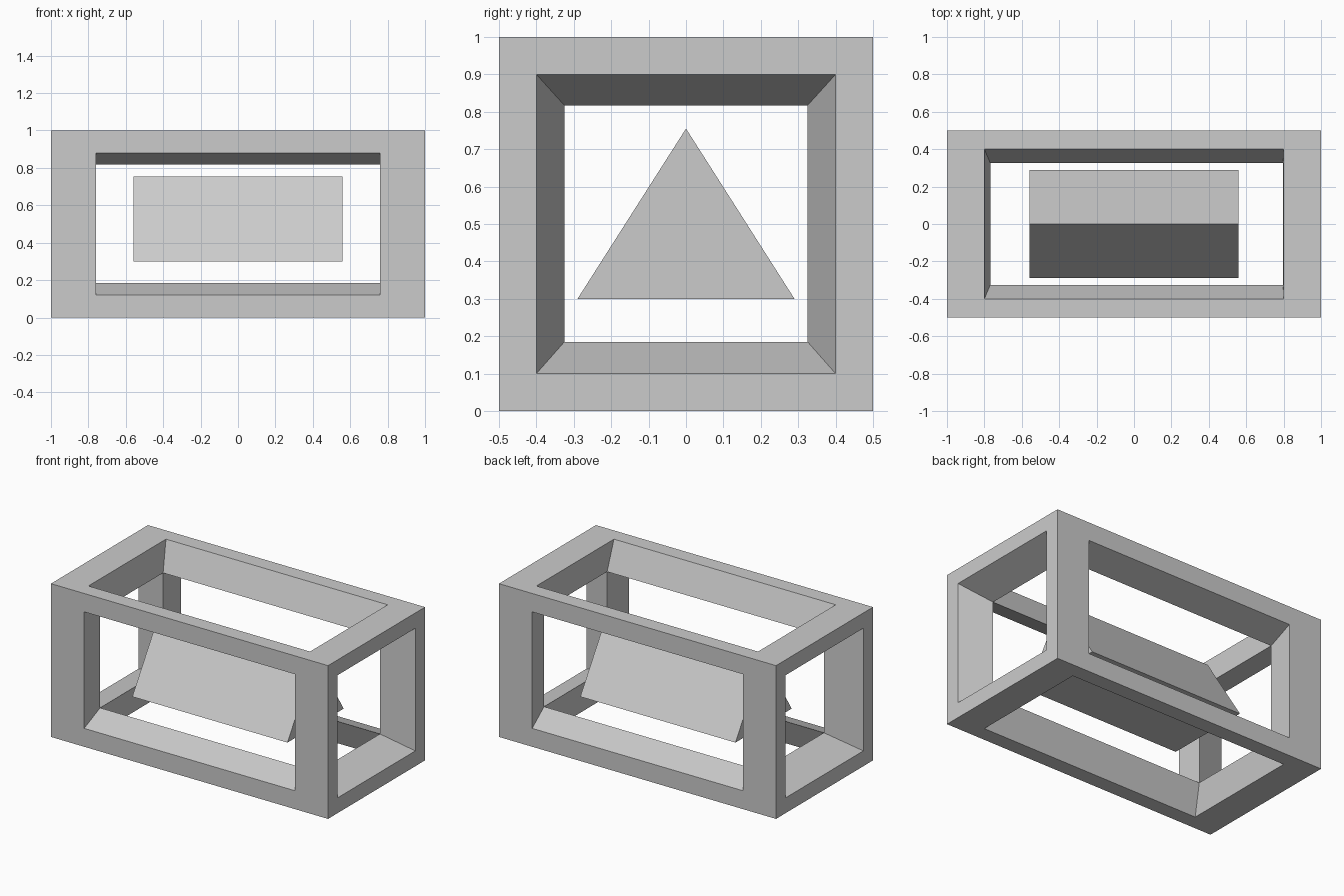
import bpy, bmesh
from mathutils import Vector

if "Cube" in bpy.data.objects:
    bpy.data.objects.remove(bpy.data.objects["Cube"])


def add_object(name, bm):
    bmesh.ops.recalc_face_normals(bm, faces=bm.faces[:])
    mesh = bpy.data.meshes.new(name)
    bm.to_mesh(mesh)
    bm.free()
    obj = bpy.data.objects.new(name, mesh)
    bpy.context.collection.objects.link(obj)
    return obj


# Box frame: every side has an opening whose walls taper to a smaller inner box
INNER_X = (-0.768, 0.797)
INNER_Y = (-0.325, 0.325)
INNER_Z = (0.185, 0.817)

bm = bmesh.new()
bmesh.ops.create_cube(bm, size=1)
for v in bm.verts:
    v.co = Vector((v.co.x * 2, v.co.y, v.co.z + 0.5))
sides = bm.faces[:]
inner = {v: bm.verts.new((INNER_X[v.co.x > 0], INNER_Y[v.co.y > 0], INNER_Z[v.co.z > 0.5]))
         for v in bm.verts[:]}
for side in sides:
    centre = side.calc_center_median()
    scale = 0.76 if abs(centre.y) > 0.4 else 0.8
    corners = list(side.verts)
    rim = [bm.verts.new(centre + (v.co - centre) * scale) for v in corners]
    for i in range(4):
        j = (i + 1) % 4
        bm.faces.new((corners[i], corners[j], rim[j], rim[i]))
        bm.faces.new((rim[i], rim[j], inner[corners[j]], inner[corners[i]]))
bmesh.ops.delete(bm, geom=sides, context='FACES_ONLY')
add_object("box_frame", bm)

# Floating triangular prism inside the frame
bm = bmesh.new()
profile = [(-0.29, 0.30), (0.29, 0.30), (0.0, 0.755)]
end = bm.faces.new([bm.verts.new((-0.56, y, z)) for y, z in profile])
result = bmesh.ops.extrude_face_region(bm, geom=[end], use_keep_orig=True)
moved = [g for g in result["geom"] if isinstance(g, bmesh.types.BMVert)]
bmesh.ops.translate(bm, verts=moved, vec=(1.12, 0, 0))
add_object("inner_prism", bm)
